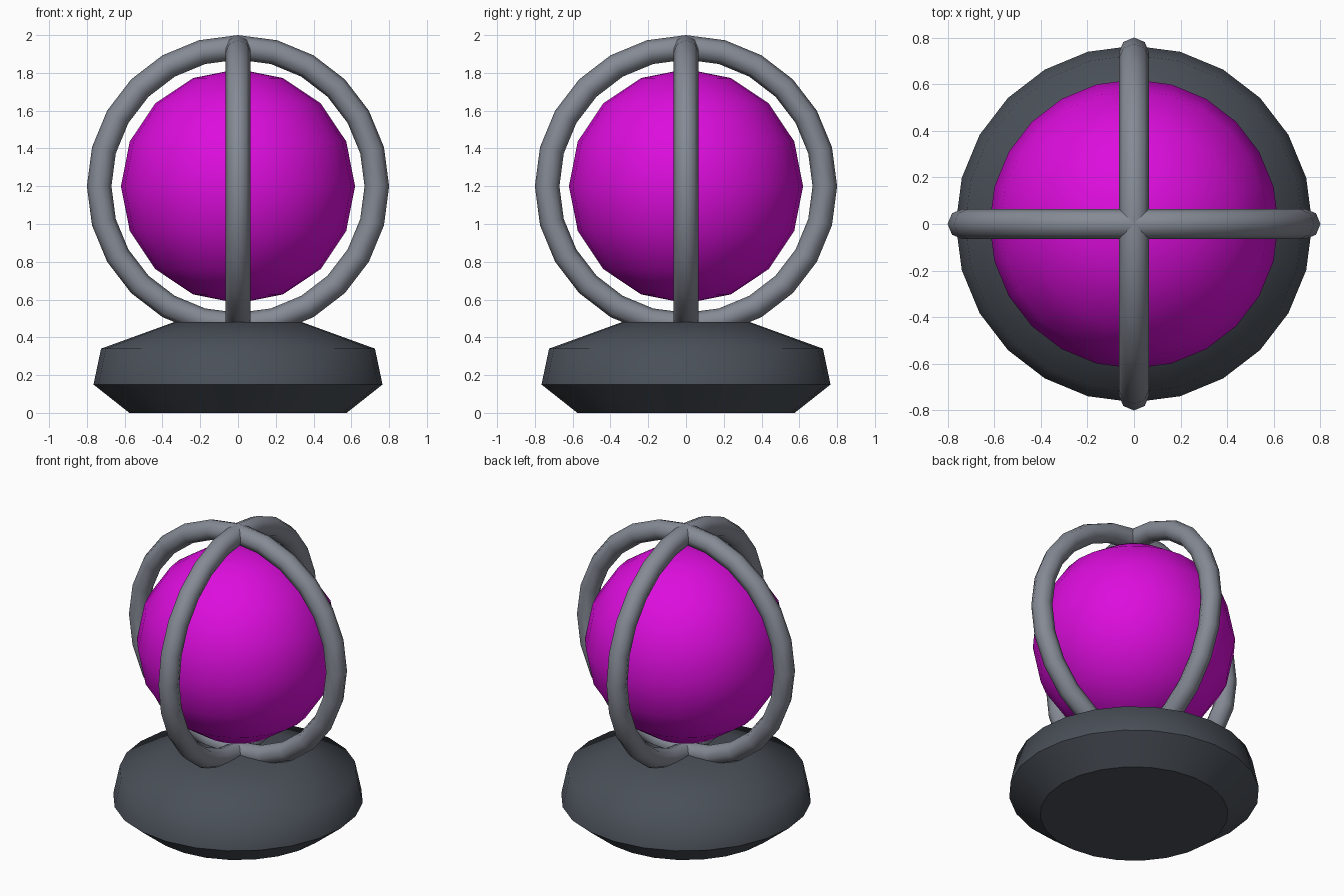
import bpy, bmesh, math

cube = bpy.data.objects.get("Cube")
if cube:
    bpy.data.objects.remove(cube, do_unlink=True)


def material(name, rgb):
    m = bpy.data.materials.new(name)
    m.use_nodes = True
    m.diffuse_color = (*rgb, 1)
    m.node_tree.nodes["Principled BSDF"].inputs["Base Color"].default_value = (*rgb, 1)
    return m


magenta = material("magenta", (0.72, 0.004, 0.72))
steel = material("steel grey", (0.235, 0.255, 0.30))
charcoal = material("charcoal", (0.068, 0.08, 0.098))

SIDES = 24
CENTRE = 1.2  # height of the orb and the cage rings


def finish(name, mat):
    obj = bpy.context.object
    obj.name = name
    obj.data.materials.append(mat)
    bpy.ops.object.shade_smooth()
    return obj


# Orb
bpy.ops.mesh.primitive_uv_sphere_add(segments=SIDES, ring_count=8, radius=0.62,
                                     location=(0, 0, CENTRE))
finish("orb", magenta)

# Two crossed cage rings
for name, turn in (("ring_side_to_side", 0), ("ring_front_to_back", math.pi / 2)):
    bpy.ops.mesh.primitive_torus_add(major_segments=SIDES, minor_segments=8,
                                     major_radius=0.735, minor_radius=0.065,
                                     location=(0, 0, CENTRE),
                                     rotation=(math.pi / 2, 0, turn))
    finish(name, steel)

# Base: a stack of circles, bridged and capped
profile = [(0.575, 0), (0.765, 0.15), (0.725, 0.34), (0.34, 0.48)]
bm = bmesh.new()
loops = []
for radius, z in profile:
    angles = [2 * math.pi * i / SIDES for i in range(SIDES)]
    loops.append([bm.verts.new((radius * math.cos(a), radius * math.sin(a), z)) for a in angles])
for low, high in zip(loops, loops[1:]):
    for i in range(SIDES):
        j = (i + 1) % SIDES
        bm.faces.new((low[i], low[j], high[j], high[i]))
bm.faces.new(loops[0][::-1])
bm.faces.new(loops[-1])
# Crisp rims on the underside and at the widest line
for edge in bm.edges:
    heights = [v.co.z for v in edge.verts]
    edge.smooth = not (max(heights) < 0.2 and heights[0] == heights[1])
mesh = bpy.data.meshes.new("base")
bm.to_mesh(mesh)
bm.free()
base = bpy.data.objects.new("base", mesh)
bpy.context.collection.objects.link(base)
mesh.materials.append(charcoal)
for poly in mesh.polygons:
    poly.use_smooth = True
